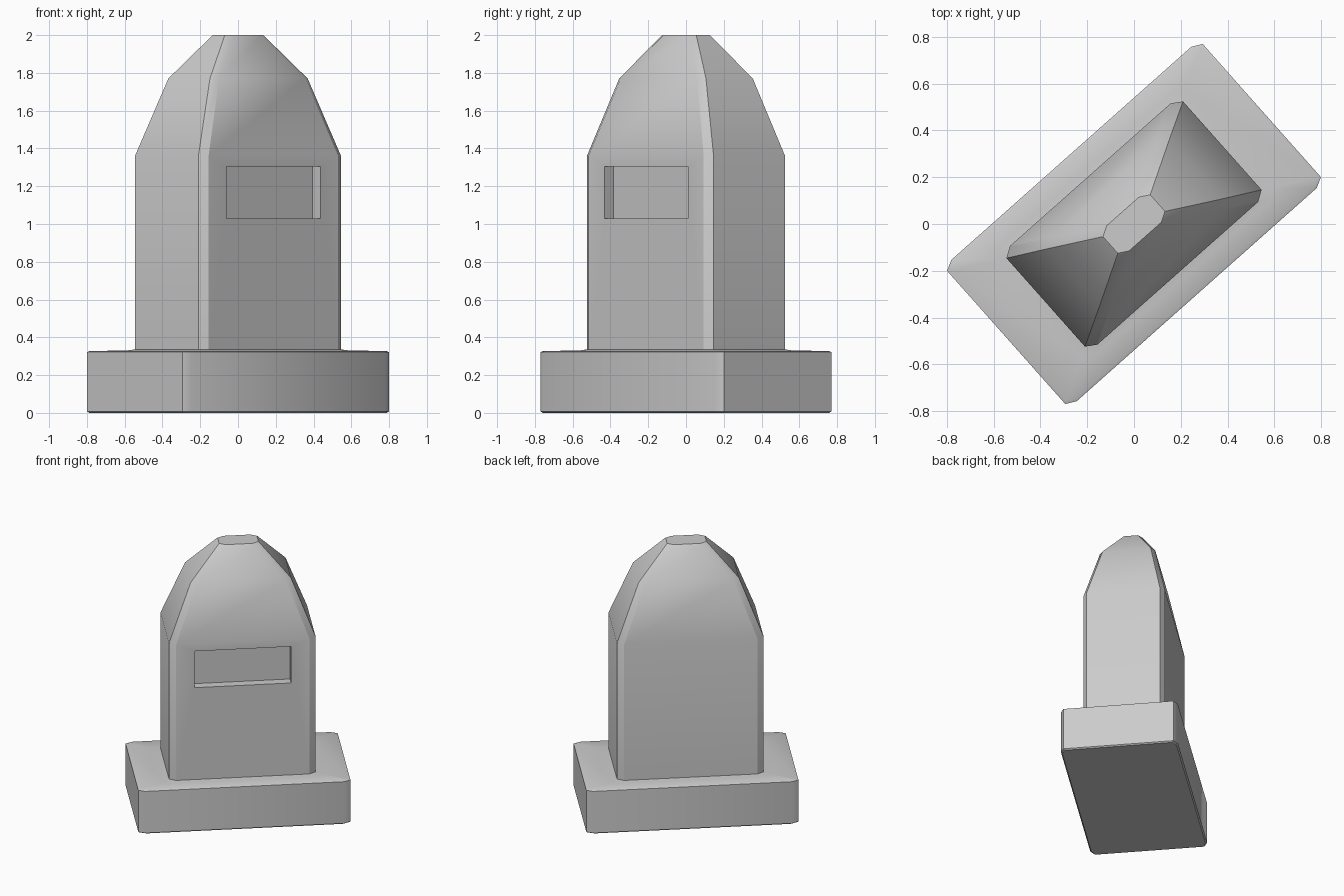
import bpy, bmesh, math

if "Cube" in bpy.data.objects:
    bpy.data.objects.remove(bpy.data.objects["Cube"])

TURN = math.radians(41.6)


def stacked_octagon(name, rings):
    """Loft chamfered rectangles; each ring = (z, half_u, half_v, cut_u, cut_v)."""
    bm = bmesh.new()
    loops = []
    for z, u, v, cu, cv in rings:
        pts = [(u, v - cv), (u - cu, v), (cu - u, v), (-u, v - cv),
               (-u, cv - v), (cu - u, -v), (u - cu, -v), (u, cv - v)]
        loops.append([bm.verts.new((x, y, z)) for x, y in pts])
    for a, b in zip(loops, loops[1:]):
        for i in range(8):
            j = (i + 1) % 8
            bm.faces.new((a[i], a[j], b[j], b[i]))
    bm.faces.new(loops[0][::-1])
    bm.faces.new(loops[-1])
    bmesh.ops.recalc_face_normals(bm, faces=bm.faces)
    mesh = bpy.data.meshes.new(name)
    bm.to_mesh(mesh)
    bm.free()
    ob = bpy.data.objects.new(name, mesh)
    bpy.context.collection.objects.link(ob)
    ob.rotation_euler.z = TURN
    return ob


def activate(ob):
    bpy.ops.object.select_all(action='DESELECT')
    ob.select_set(True)
    bpy.context.view_layer.objects.active = ob


# Plinth with softened rims and a slight rise towards the tower
plinth = stacked_octagon("plinth", [
    (0.0, 0.722, 0.395, 0.045, 0.023),
    (0.008, 0.731, 0.404, 0.045, 0.023),
    (0.322, 0.731, 0.404, 0.045, 0.023),
    (0.328, 0.72, 0.393, 0.045, 0.023),
    (0.33, 0.545, 0.31, 0.048, 0.033),
    (0.336, 0.505, 0.282, 0.046, 0.029),
])

# Tower body with two-step tapered cap
tower = stacked_octagon("tower", [
    (0.30, 0.505, 0.282, 0.046, 0.029),
    (1.36, 0.505, 0.282, 0.046, 0.029),
    (1.77, 0.346, 0.192, 0.042, 0.026),
    (1.995, 0.141, 0.077, 0.043, 0.026),
    (2.0, 0.135, 0.072, 0.042, 0.025),
])

# Recessed panel in the front long face
u, d = 0.333, 0.065
bpy.ops.mesh.primitive_cube_add(size=1)
cutter = bpy.context.object
cutter.name = "panel_cutter"
cutter.hide_render = True
cutter.scale = (2 * u, 2 * d, 0.275)
cutter.location = (0.282 * math.sin(TURN), -0.282 * math.cos(TURN), 1.1675)
cutter.rotation_euler.z = TURN
cut = tower.modifiers.new("panel", 'BOOLEAN')
cut.operation = 'DIFFERENCE'
cut.solver = 'EXACT'
cut.object = cutter
activate(tower)
bpy.ops.object.modifier_apply(modifier=cut.name)
bpy.data.objects.remove(cutter)

# Smooth across the gentle bends, sharp at corners
for ob in (plinth, tower):
    activate(ob)
    bpy.ops.object.shade_smooth_by_angle(angle=math.radians(30))
